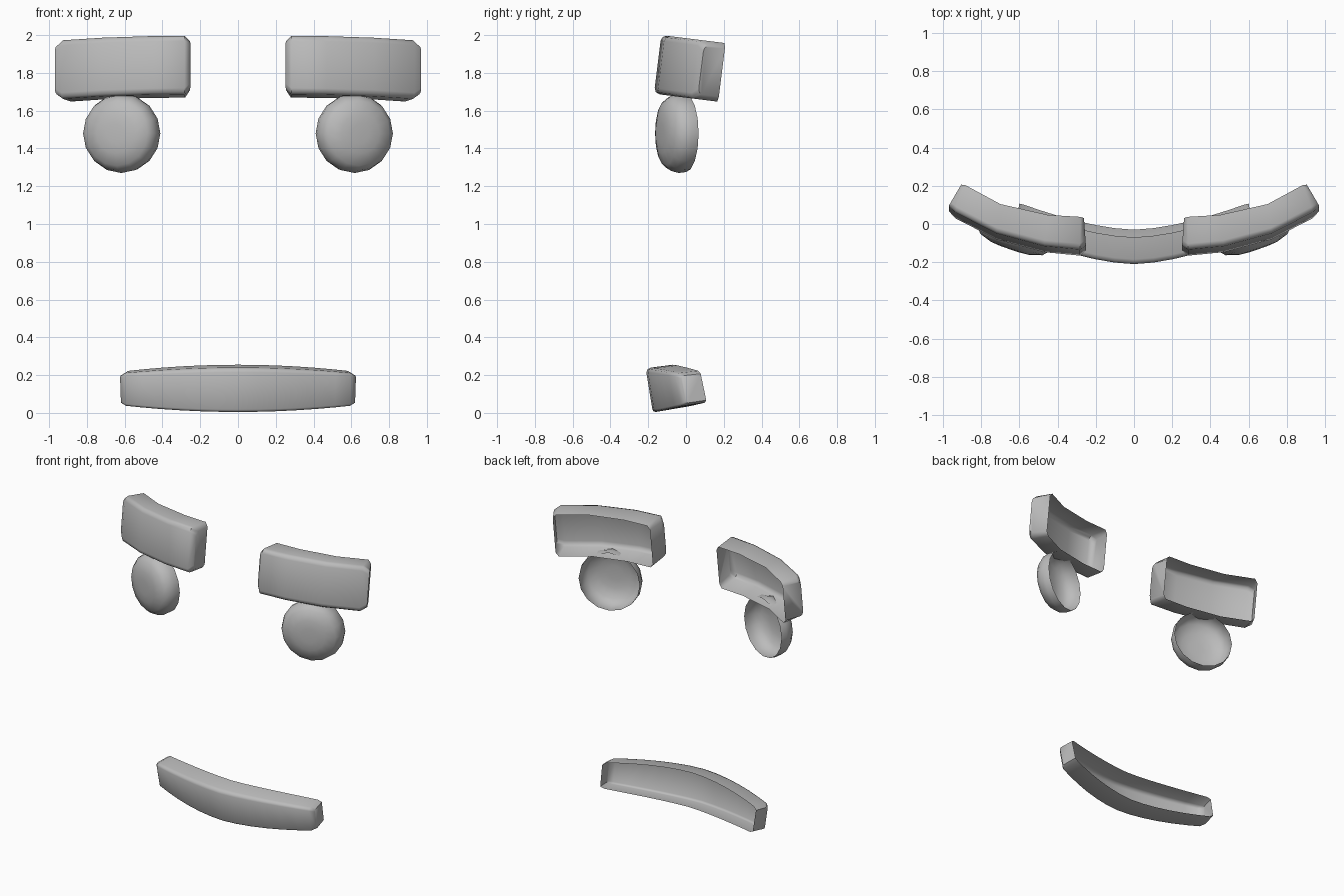
import bpy, bmesh, math

if "Cube" in bpy.data.objects:
    bpy.data.objects.remove(bpy.data.objects["Cube"])

grey = bpy.data.materials.new("plain_grey")
grey.diffuse_color = (0.5, 0.5, 0.5, 1)
grey.use_nodes = True
grey.node_tree.nodes["Principled BSDF"].inputs["Base Color"].default_value = grey.diffuse_color


def make_object(name, bm, angle):
    bmesh.ops.recalc_face_normals(bm, faces=bm.faces)
    mesh = bpy.data.meshes.new(name)
    bm.to_mesh(mesh)
    bm.free()
    mesh.materials.append(grey)
    obj = bpy.data.objects.new(name, mesh)
    bpy.context.collection.objects.link(obj)
    bpy.ops.object.select_all(action='DESELECT')
    obj.select_set(True)
    bpy.context.view_layer.objects.active = obj
    bpy.ops.object.shade_smooth_by_angle(angle=math.radians(angle))


def shell(name, sections, angle=50):
    """Loft C-shaped sections, close both ends, leave the back open."""
    bm = bmesh.new()
    rows = [[bm.verts.new(p) for p in s] for s in sections]
    for a, b in zip(rows, rows[1:]):
        for i in range(len(a) - 1):
            bm.faces.new((a[i], a[i + 1], b[i + 1], b[i]))
    bm.faces.new(rows[0])
    bm.faces.new(rows[-1][::-1])
    make_object(name, bm, angle)


# Brow plan: front x, y, back x, y, half height
BROW = [(.252, -.125, .262, .015, .128), (.283, -.15, .28, .018, .155),
        (.47, -.132, .45, .028, .155), (.72, -.065, .70, .085, .155),
        (.935, .045, .885, .185, .155), (.97, .08, .905, .19, .128)]


def brow(name, side):
    sections = []
    for fx, fy, bx, by, h in BROW:
        pts = []
        # (depth from front to back, height)
        for d, k in ((1, h), (.17, h), (.05, h - .009), (0, h - .03),
                     (0, .03 - h), (.05, .009 - h), (.17, -h), (1, -h)):
            x, y = fx + (bx - fx) * d, fy + (by - fy) * d
            pts.append((side * x, y + .125 * k, 1.845 - .125 * (y + .15) + k))
        sections.append(pts)
    shell(name, sections)


# Eye dome: radius and depth, spun about its outward-turned axis
EYE = [(.205, 0), (.21, .04), (.199, .083), (.172, .114), (.106, .135), (.05, .14)]


def eye(name, side, n=16):
    bm = bmesh.new()
    turn = math.radians(19)
    c, s = math.cos(turn), math.sin(turn)

    def vert(r, d, a):
        u, w = r * math.cos(a), r * math.sin(a)
        return bm.verts.new((side * (.605 + u * c + d * s), u * s - d * c, 1.48 + w))

    rings = [[vert(r, d, math.tau * i / n) for i in range(n)] for r, d in EYE]
    for a, b in zip(rings, rings[1:]):
        for i in range(n):
            j = (i + 1) % n
            bm.faces.new((a[i], a[j], b[j], b[i]))
    bm.faces.new(rings[-1])
    make_object(name, bm, 60)


for side, label in ((-1, "right"), (1, "left")):
    brow(label + "_brow", side)
    eye(label + "_eye", side)

# Mouth: centre section (y, z) swept along a curve and tapered to the ends
MOUTH = [(-.07, .255), (-.185, .24), (-.203, .232), (-.21, .215),
         (-.178, .018), (-.173, .009), (-.162, .005), (-.03, .028)]
half = [.1, .2, .3, .4, .5, .578, .603]
sections = []
for x in [-v for v in reversed(half)] + [0] + half:
    t = abs(x) / .6
    bend = .32 * abs(x) ** 1.6
    tall = 1 - .28 * t * t - (.1 if abs(x) > .6 else 0)
    deep = 1 - .12 * t * t - (.14 if abs(x) > .6 else 0)
    sections.append([(x * (1 - .22 * (y + .05)), -.05 + (y + .05) * deep + bend,
                      .13 + (z - .13) * tall) for y, z in MOUTH])
shell("mouth", sections)
